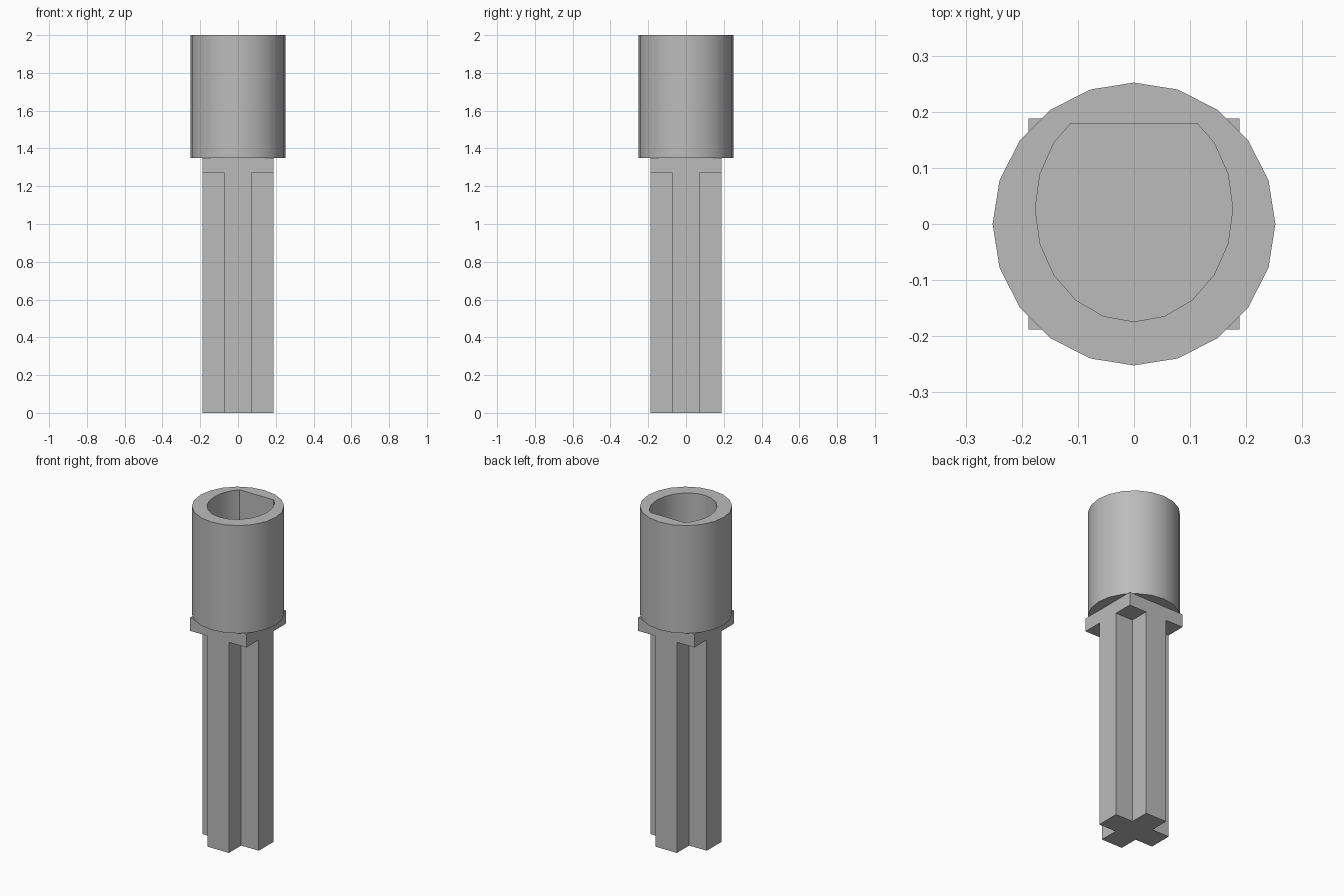
import bpy, bmesh, math

old = bpy.data.objects.get("Cube")
if old:
    bpy.data.objects.remove(old)

SIDES = 20
HALF, ARM = 0.188, 0.071          # half width of the shaft, half width of one arm
PLATE_Z, COLLAR_Z, TOP_Z = 1.27, 1.35, 2.0
FLAT_Y = 0.178                    # flat side of the bore

grey = bpy.data.materials.new("plain grey")
grey.use_nodes = True
colour = (0.5, 0.5, 0.5, 1)
grey.diffuse_color = colour
grey.node_tree.nodes["Principled BSDF"].inputs["Base Color"].default_value = colour


def finish(name, bm, smooth=False):
    bmesh.ops.recalc_face_normals(bm, faces=bm.faces)
    mesh = bpy.data.meshes.new(name)
    bm.to_mesh(mesh)
    bm.free()
    mesh.materials.append(grey)
    obj = bpy.data.objects.new(name, mesh)
    bpy.context.collection.objects.link(obj)
    if smooth:
        bpy.ops.object.select_all(action="DESELECT")
        obj.select_set(True)
        bpy.context.view_layer.objects.active = obj
        bpy.ops.object.shade_smooth_by_angle(angle=math.radians(30))
    return obj


def ring(bm, points, z):
    return [bm.verts.new((x, y, z)) for x, y in points]


def walls(bm, low, high):
    for i in range(len(low)):
        j = (i + 1) % len(low)
        bm.faces.new((low[i], low[j], high[j], high[i]))


def ellipse(rx, ry, cy=0):
    turns = [math.tau * i / SIDES for i in range(SIDES)]
    return [(rx * math.cos(a), cy + ry * math.sin(a)) for a in turns]


def clip_top(points, limit):
    """Cut the outline off along a straight line at y = limit."""
    kept = []
    for (x0, y0), (x1, y1) in zip(points, points[1:] + points[:1]):
        if y0 <= limit:
            kept.append((x0, y0))
        if (y0 <= limit) != (y1 <= limit):
            t = (limit - y0) / (y1 - y0)
            kept.append((x0 + t * (x1 - x0), limit))
    return kept


# Cross-shaped shaft, one quarter of the outline turned four times
quarter = [(HALF, -ARM), (HALF, ARM), (ARM, ARM)]
cross = []
for c, s in ((1, 0), (0, 1), (-1, 0), (0, -1)):
    cross += [(x * c - y * s, x * s + y * c) for x, y in quarter]
bm = bmesh.new()
low, high = ring(bm, cross, 0), ring(bm, cross, PLATE_Z)
walls(bm, low, high)
bm.faces.new(low)

# Square plate over the shaft; its underside closes only the four corners
square = [(HALF, -HALF), (HALF, HALF), (-HALF, HALF), (-HALF, -HALF)]
under, over = ring(bm, square, PLATE_Z), ring(bm, square, COLLAR_Z)
for k in range(4):
    arm_end, inner, next_arm = (high[(3 * k + n) % 12] for n in (1, 2, 3))
    corner, below = under[(k + 1) % 4], over[(k + 1) % 4]
    bm.faces.new((arm_end, corner, next_arm, inner))
    # side of the plate runs flush into the end of the arm
    bm.faces.new((under[k], high[3 * k], high[3 * k + 1], corner, below, over[k]))
bm.faces.new(over)
finish("cross_shaft", bm)

# Round collar with a blind bore that has one flat side
bm = bmesh.new()
outer = ellipse(0.252, 0.252)
bore = clip_top(ellipse(0.176, 0.201, 0.027), FLAT_Y)
outer_low, outer_high = ring(bm, outer, COLLAR_Z), ring(bm, outer, TOP_Z)
bore_low, bore_high = ring(bm, bore, COLLAR_Z + 0.002), ring(bm, bore, TOP_Z)
walls(bm, outer_low, outer_high)
walls(bm, bore_low, bore_high)
bm.faces.new(outer_low)
bm.faces.new(bore_low)
rim = [bm.edges.get((loop[i - 1], loop[i]))
       for loop in (outer_high, bore_high) for i in range(len(loop))]
bmesh.ops.triangle_fill(bm, edges=rim, use_beauty=True)
collar = finish("socket_collar", bm, smooth=True)
